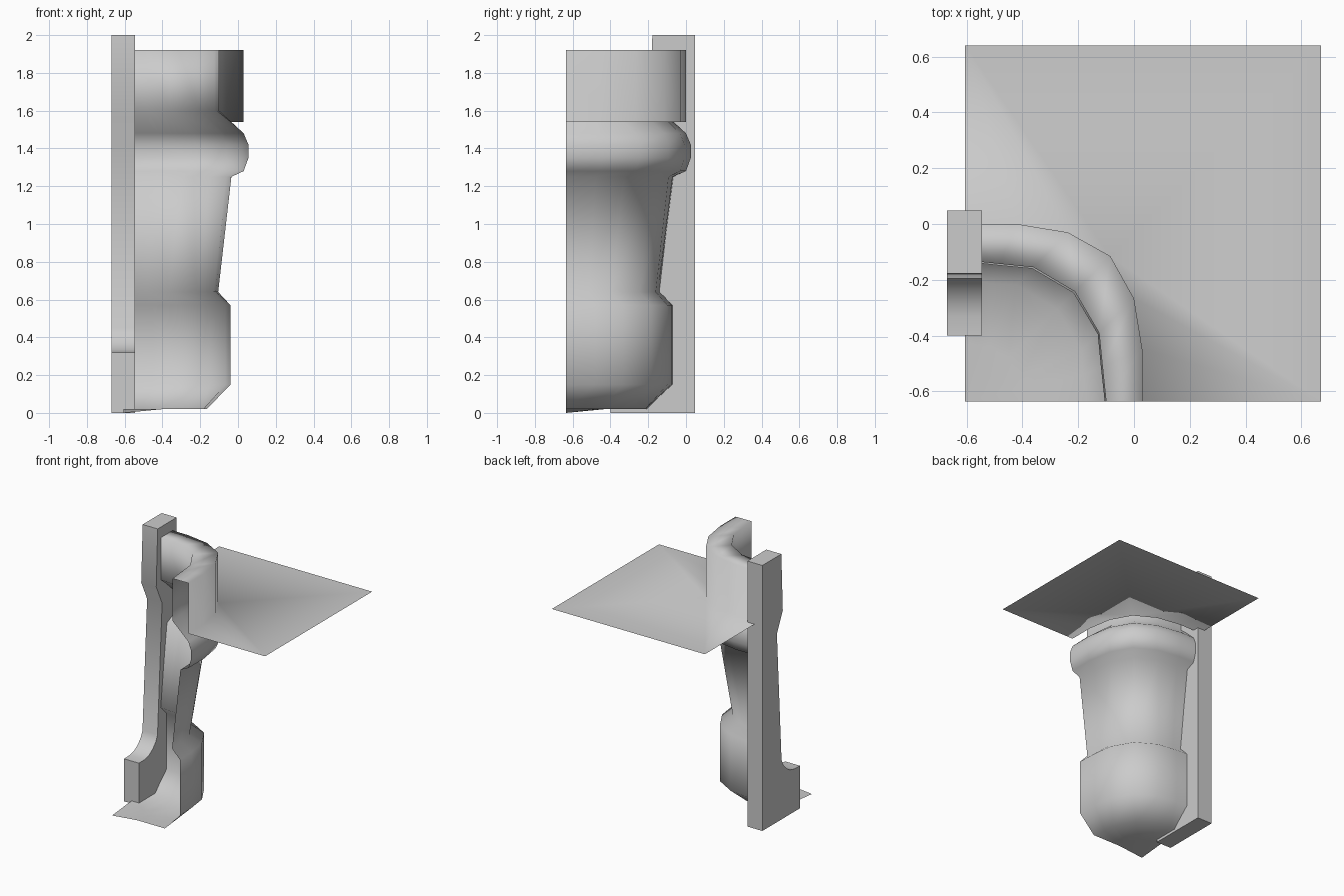
import bpy, bmesh
from mathutils import Vector

cube = bpy.data.objects.get("Cube")
if cube:
    bpy.data.objects.remove(cube, do_unlink=True)

stone = bpy.data.materials.new("pale_grey_stone")
stone.use_nodes = True
colour = (0.6, 0.6, 0.6, 1)
stone.diffuse_color = colour
stone.node_tree.nodes["Principled BSDF"].inputs["Base Color"].default_value = colour


def finish(bm, name):
    mesh = bpy.data.meshes.new(name)
    bm.to_mesh(mesh)
    bm.free()
    mesh.materials.append(stone)
    obj = bpy.data.objects.new(name, mesh)
    bpy.context.collection.objects.link(obj)
    return obj


def mirrored(half):
    """Complete a corner curve by reflecting it across its diagonal."""
    return half + [(y + 0.03, x - 0.03) for x, y in reversed(half[:-1])]


# Plan curves of the rounded corner: inner and outer edge of the rim
inner = mirrored([(-0.605, -0.13), (-0.48, -0.143), (-0.36, -0.155), (-0.212, -0.242)])
outer = mirrored([(-0.605, 0), (-0.42, 0), (-0.237, -0.03), (-0.085, -0.115)])
IN, OUT = -0.1, 0.03

# Wall section from the outer foot of the rim, over it and down to the floor
section = [(OUT, 1.54), (OUT, 1.92), (IN, 1.92), (IN, 1.6), (0.03, 1.48),
           (0.053, 1.42), (0.053, 1.35), (0.03, 1.28), (-0.035, 1.25),
           (-0.105, 0.64), (-0.04, 0.57), (-0.04, 0.15), (-0.165, 0.02)]

bm = bmesh.new()
rows = []
for d, z in section:
    t = (d - IN) / (OUT - IN)
    row = []
    for a, b in zip(inner, outer):
        p = Vector(a).lerp(Vector(b), t)
        row.append(bm.verts.new((max(p.x, -0.605), max(p.y, -0.635), z)))
    rows.append(row)

# Floor: a half-way ring, then a shallow dip to the corner
apex = bm.verts.new((-0.605, -0.635, 0))
rows.append([bm.verts.new((*v.co.lerp(apex.co, 0.53).xy, 0.02)) for v in rows[-1]])
for upper, lower in zip(rows, rows[1:]):
    for i in range(len(upper) - 1):
        bm.faces.new((upper[i], upper[i + 1], lower[i + 1], lower[i]))
last = rows[-1]
for a, b in zip(last, last[1:]):
    bm.faces.new((a, b, apex))

# Flat ledge around the outside of the rim, fanned from its three corners
back, corner, side = [bm.verts.new((x, y, 1.54)) for x, y in
                      ((-0.605, 0.64), (0.67, 0.64), (0.67, -0.635))]
edge = rows[0]
mid = len(edge) // 2
for i in range(mid):
    bm.faces.new((edge[i + 1], edge[i], back))
    bm.faces.new((edge[mid + i + 1], edge[mid + i], side))
bm.faces.new((edge[mid], back, corner))
bm.faces.new((edge[mid], corner, side))
# Wind every face consistently, with the ledge facing up
bmesh.ops.recalc_face_normals(bm, faces=bm.faces[:])
bm.faces.ensure_lookup_table()
if bm.faces[-1].normal.z < 0:
    bmesh.ops.reverse_faces(bm, faces=bm.faces[:])
wall = finish(bm, "curved_wall_and_ledge")
for poly in wall.data.polygons:
    poly.use_smooth = True

# Post: a side profile with a projecting head and a flared foot
profile = [(0.048, 0), (0.048, 2), (-0.178, 2), (-0.195, 1.57), (-0.125, 1.42),
           (-0.18, 0.45), (-0.2, 0.405), (-0.235, 0.365), (-0.28, 0.335),
           (-0.33, 0.322), (-0.4, 0.32), (-0.4, 0)]
bm = bmesh.new()
face = bm.faces.new([bm.verts.new((-0.67, y, z)) for y, z in profile])
swept = bmesh.ops.extrude_face_region(bm, geom=[face])["geom"]
bmesh.ops.translate(bm, vec=(0.125, 0, 0),
                    verts=[g for g in swept if isinstance(g, bmesh.types.BMVert)])
bmesh.ops.recalc_face_normals(bm, faces=bm.faces[:])
post = finish(bm, "support_post")
bpy.ops.object.select_all(action="DESELECT")
post.select_set(True)
bpy.context.view_layer.objects.active = post
bpy.ops.object.shade_smooth_by_angle(angle=0.5)
